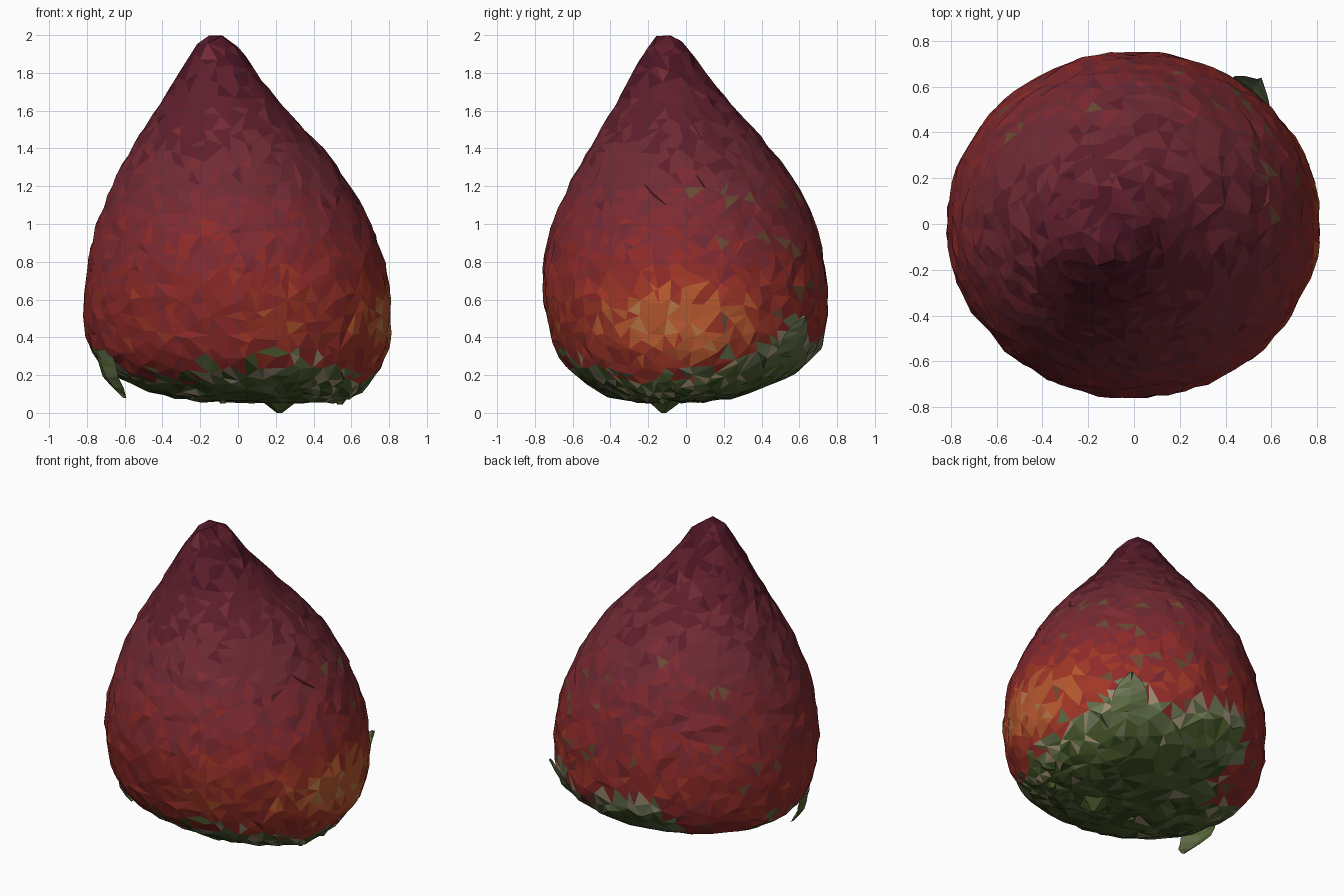
import bpy, bmesh, math, random
from mathutils import Vector

if "Cube" in bpy.data.objects:
    bpy.data.objects.remove(bpy.data.objects["Cube"])

random.seed(7)

# Cross-sections, tip to base: z, x min, x max, y min, y max
RINGS = [
    (2.00, -.11, -.11, -.10, -.10), (1.997, -.17, -.05, -.16, -.04),
    (1.95, -.22, 0.0, -.20, 0.0), (1.80, -.315, .10, -.285, .105),
    (1.60, -.435, .26, -.39, .275), (1.40, -.565, .45, -.51, .45),
    (1.20, -.67, .595, -.62, .595), (1.00, -.745, .70, -.705, .68),
    (.80, -.795, .775, -.752, .735), (.60, -.817, .81, -.755, .75),
    (.40, -.80, .805, -.71, .735), (.30, -.76, .785, -.67, .68),
    (.20, -.66, .725, -.59, .56), (.10, -.43, .64, -.43, .32),
    (.06, -.22, .56, -.29, .13), (.06, .0, .40, -.18, 0.0),
    (.065, .2, .2, -.1, -.1)]

# Height of the ragged green edge around the base: angle, z
LEAF_EDGE = [(0, .2), (20, .27), (38, .42), (50, .52), (66, .3), (82, .46), (104, .52),
             (114, .42), (124, .18), (148, .12), (165, .25), (195, .32), (215, .2), (235, .17),
             (255, .29), (270, .22), (295, .33), (315, .25), (335, .2), (360, .2)]

PALETTE = ["4c1524", "5f1f2c", "702a34", "7e2a31", "8f2b29", "a03626", "b4572e", "b87848",
           "35481f", "4c5c2c", "5c6a44", "6f7a58", "9a8a70", "6b4a34"]
GREEN, PALE, OLIVE = 8, 12, 13


def lin(hexcol):
    vals = [int(hexcol[i:i + 2], 16) / 255 for i in (0, 2, 4)]
    return [((c + .055) / 1.055) ** 2.4 for c in vals] + [1]


materials = []
for i, h in enumerate(PALETTE):
    m = bpy.data.materials.new("skin_tone_%d" % i)
    m.diffuse_color = lin(h)
    m.use_nodes = True
    m.node_tree.nodes["Principled BSDF"].inputs["Base Color"].default_value = m.diffuse_color
    materials.append(m)


def blend(p, a, b, q, f):
    """Smooth curve through a and b, with p and q as neighbours."""
    return a + .5 * f * (b - p + f * (2 * p - 5 * a + 4 * b - q + f * (3 * (a - b) + q - p)))


def surface(t, phi):
    """Point on the fruit at ring position t and angle phi."""
    i = min(int(t), len(RINGS) - 2)
    f, a, b = t - i, RINGS[i], RINGS[i + 1]
    if 3 <= i <= 12:
        z, x0, x1, y0, y1 = [blend(*v, f) for v in zip(RINGS[i - 1], a, b, RINGS[i + 2])]
    else:
        z, x0, x1, y0, y1 = [u + (v - u) * f for u, v in zip(a, b)]
    return Vector(((x0 + x1) / 2 + (x1 - x0) / 2 * math.cos(phi),
                   (y0 + y1) / 2 + (y1 - y0) / 2 * math.sin(phi), z))


def ring_at(z):
    for i in range(len(RINGS) - 1):
        a, b = RINGS[i][0], RINGS[i + 1][0]
        if a > b and a >= z >= b:
            return i + (a - z) / (a - b)
    return len(RINGS) - 3


def leaf_edge(deg):
    deg %= 360
    for (a, za), (b, zb) in zip(LEAF_EDGE, LEAF_EDGE[1:]):
        if a <= deg <= b:
            return za + (zb - za) * (deg - a) / (b - a)


def tone(c):
    """Palette index for a face centre."""
    deg = math.degrees(math.atan2(c.y, c.x))
    edge = leaf_edge(deg) + random.gauss(0, .03)
    if c.z < edge:
        if c.z > edge - .12 and random.random() < .22:
            return PALE
        return GREEN + min(3, max(0, round(c.z * 5 + random.gauss(.3, .7))))
    if c.y > 0 and c.z < 1.4 and random.random() < .035:
        return OLIVE
    v = 4.0 * min(1, (2.0 - c.z) / 1.4)
    v += 2.5 * math.exp(-((deg + 2) / 36) ** 2 - ((c.z - .48) / .24) ** 2)
    v += .8 * math.exp(-((deg + 70) / 25) ** 2 - ((c.z - .55) / .25) ** 2)
    return min(7, max(0, round(v + random.gauss(0, .4))))


def finish(name, bm, pick):
    me = bpy.data.meshes.new(name)
    for m in materials:
        me.materials.append(m)
    bmesh.ops.recalc_face_normals(bm, faces=bm.faces)
    for f in bm.faces:
        f.smooth = False
        f.material_index = pick(f.calc_center_median())
    bm.to_mesh(me)
    bm.free()
    ob = bpy.data.objects.new(name, me)
    bpy.context.collection.objects.link(ob)


# Cumulative skin area by ring, so facets come out even in size
STEPS = 400
area = [0.0]
for k in range(STEPS):
    t0, t1 = [(len(RINGS) - 1) * (k + d) / STEPS for d in (0, 1)]
    mid = [surface((t0 + t1) / 2, math.pi / 2 * q) for q in range(4)]
    girth = (mid[0] - mid[2]).length + (mid[1] - mid[3]).length
    slant = sum((surface(t1, math.pi / 2 * q) - surface(t0, math.pi / 2 * q)).length for q in range(4))
    area.append(area[-1] + girth * slant)


def ring_from_area(u):
    target = u * area[-1]
    k = next((j for j in range(STEPS) if area[j + 1] >= target), STEPS - 1)
    f = (target - area[k]) / max(1e-9, area[k + 1] - area[k])
    return (len(RINGS) - 1) * (k + f) / STEPS


# Fruit: irregular triangles from a jittered spiral of points, wrapped on the profile
bm = bmesh.new()
COUNT = 1500
for i in range(COUNT):
    z = 1 - 2 * (i + .5) / COUNT
    r, a = math.sqrt(1 - z * z), i * 2.399963
    p = Vector((r * math.cos(a), r * math.sin(a), z))
    p += Vector([random.gauss(0, .02) for _ in range(3)])
    bm.verts.new(p.normalized())
bmesh.ops.convex_hull(bm, input=bm.verts)
for v in bm.verts:
    phi = math.atan2(v.co.y, v.co.x)
    v.co = surface(ring_from_area((1 - v.co.z) / 2), phi)
# Swap edges so the triangles follow the curved skin, then roughen it a little
bmesh.ops.beautify_fill(bm, faces=bm.faces[:], edges=bm.edges[:], method='ANGLE')
for v in bm.verts:
    bump = random.gauss(0, .005 if v.co.z > .4 else .009) * min(1, (2.0 - v.co.z) * 2)
    out = Vector((v.co.x, v.co.y, 0)).normalized()
    v.co += out * max(-.012, min(.008, bump))
    if v.co.z < .12:
        v.co.z += random.uniform(-.012, .012)
finish("fruit", bm, tone)


def sepal(name, deg, z0, z1, half, lift):
    """Pointed leaf lying on the skin from z0 to z1, its tip lifted outward."""
    bm, rows, n = bmesh.new(), [], 6
    for i in range(n):
        s = i / (n - 1)
        t = ring_at(z0 + (z1 - z0) * s)
        w = half * (1 - s ** 2) * (.75 + .5 * s) + .01
        phi = math.radians(deg)
        c = surface(t, phi)
        r = max(.2, math.hypot(c.x, c.y))
        row = []
        for side in (-1, 0, 1):
            q = phi + side * w / r
            out = lift * s ** 2 + (.012 if side == 0 else -.004) + random.uniform(-.004, .004)
            row.append(bm.verts.new(surface(t, q) + Vector((math.cos(q), math.sin(q), -.15)) * out))
        rows.append(row)
    for a, b in zip(rows, rows[1:]):
        for j in (0, 1):
            bm.faces.new((a[j], a[j + 1], b[j + 1]))
            bm.faces.new((a[j], b[j + 1], b[j]))
    bmesh.ops.solidify(bm, geom=bm.faces[:], thickness=.008)
    finish(name, bm, lambda c: GREEN + min(3, max(0, round(c.z * 5 + random.gauss(.4, .5)))))


# Leaves that stand off the skin: angle, root z, tip z, half width, lift
for k, args in enumerate([(51, .3, .53, .12, .06), (200, .34, .11, .14, .19)]):
    sepal("sepal_%d" % (k + 1), *args)

# Folded leaf tips hanging below the cap
for k, (x, y, z, r) in enumerate([(.22, -.12, 0, .11), (.54, -.12, .045, .07), (-.08, -.12, .05, .06)]):
    bm = bmesh.new()
    bmesh.ops.create_cone(bm, cap_ends=True, segments=5, radius1=.015, radius2=r, depth=.07)
    bmesh.ops.translate(bm, verts=bm.verts, vec=(x, y, z + .035))
    finish("hanging_tip_%d" % (k + 1), bm, lambda c: GREEN + 1)
